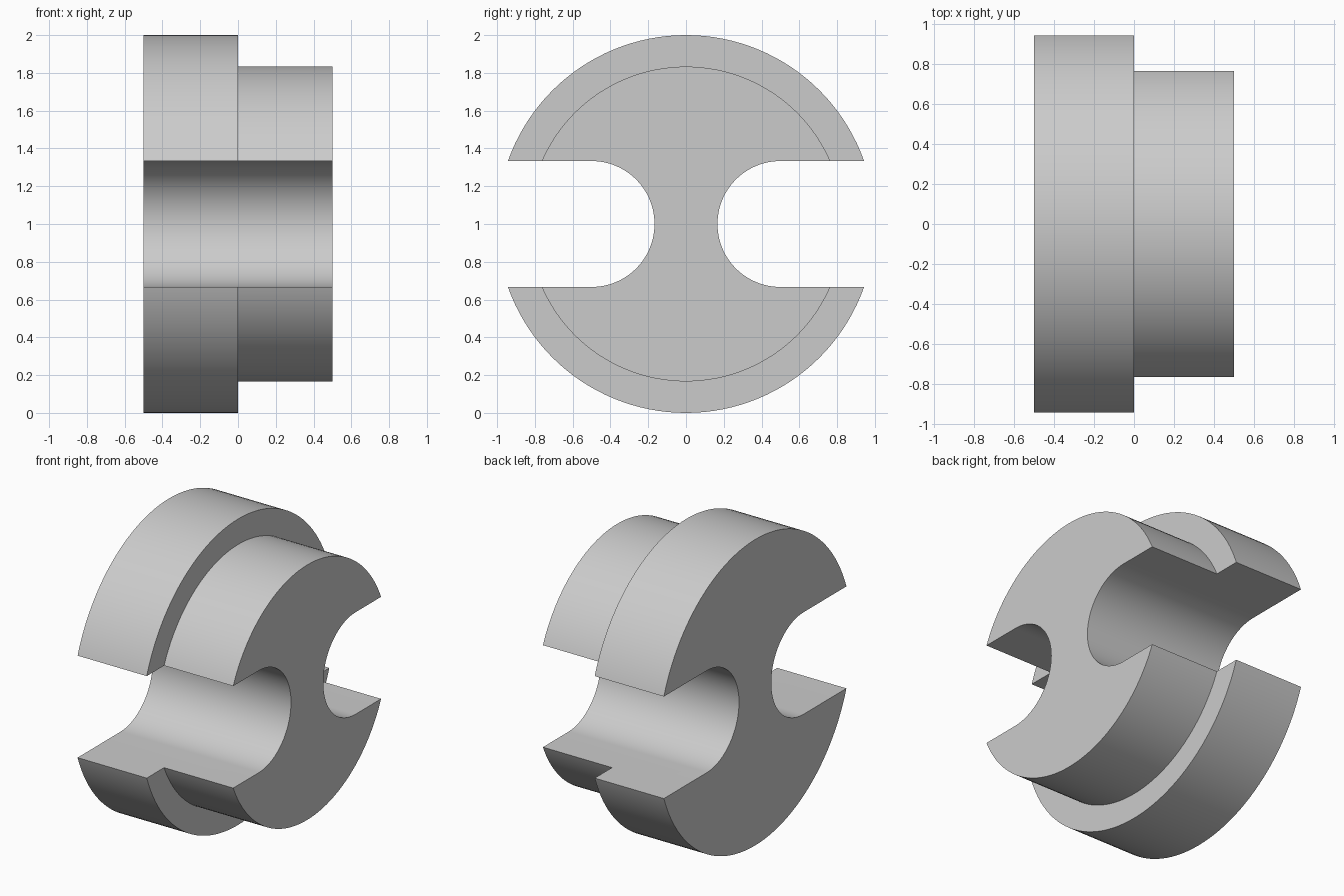
import bpy, bmesh
from math import pi, sin, cos, radians

cube = bpy.data.objects.get("Cube")
if cube:
    bpy.data.objects.remove(cube, do_unlink=True)

SEGMENTS = 128
CENTRE_Z = 1.0
SLOT_RADIUS = 1 / 3
SLOT_CENTRE = 0.5

grey = bpy.data.materials.new("plain grey")
grey.use_nodes = True
colour = (0.6, 0.6, 0.6, 1)
grey.diffuse_color = colour
grey.node_tree.nodes["Principled BSDF"].inputs["Base Color"].default_value = colour


def loft(name, rings):
    """Join matching rings of points into a closed solid."""
    bm = bmesh.new()
    loops = [[bm.verts.new(p) for p in ring] for ring in rings]
    for a, b in zip(loops, loops[1:]):
        for i in range(len(a)):
            j = (i + 1) % len(a)
            bm.faces.new((a[i], a[j], b[j], b[i]))
    bm.faces.new(loops[0])
    bm.faces.new(loops[-1])
    bmesh.ops.recalc_face_normals(bm, faces=bm.faces)
    mesh = bpy.data.meshes.new(name)
    bm.to_mesh(mesh)
    bm.free()
    mesh.materials.append(grey)
    obj = bpy.data.objects.new(name, mesh)
    bpy.context.collection.objects.link(obj)
    return obj


def circle(x, radius):
    angles = [2 * pi * i / SEGMENTS for i in range(SEGMENTS)]
    return [(x, radius * cos(a), CENTRE_Z + radius * sin(a)) for a in angles]


def slot_outline(x, side):
    # Round inner end, straight walls running out past the rim
    steps = SEGMENTS // 2
    arc = [pi / 2 + pi * i / steps for i in range(steps + 1)]
    pts = [(SLOT_CENTRE + SLOT_RADIUS * cos(a), SLOT_RADIUS * sin(a)) for a in arc]
    pts += [(1.5, -SLOT_RADIUS), (1.5, SLOT_RADIUS)]
    return [(x, side * y, CENTRE_Z + z) for y, z in pts]


# Stepped disc: wide flange and narrower hub
body = loft("stepped_disc", [circle(-0.5, 1), circle(0, 1),
                             circle(0, 5 / 6), circle(0.5, 5 / 6)])

# Open slots through the front and back
cutters = []
for label, side in (("front", -1), ("back", 1)):
    cutter = loft(label + "_slot_cutter",
                  [slot_outline(-0.7, side), slot_outline(0.7, side)])
    cutter.hide_render = True
    cutters.append(cutter)
    cut = body.modifiers.new(label + "_slot", 'BOOLEAN')
    cut.operation = 'DIFFERENCE'
    cut.solver = 'EXACT'
    cut.object = cutter

# Apply the cuts and discard the cutters
bpy.context.view_layer.update()
graph = bpy.context.evaluated_depsgraph_get()
result = bpy.data.meshes.new_from_object(body.evaluated_get(graph))
body.modifiers.clear()
body.data = result
for cutter in cutters:
    bpy.data.objects.remove(cutter, do_unlink=True)

# Smooth curved walls with crisp edges
bpy.ops.object.select_all(action='DESELECT')
body.select_set(True)
bpy.context.view_layer.objects.active = body
bpy.ops.object.shade_smooth_by_angle(angle=radians(30))
